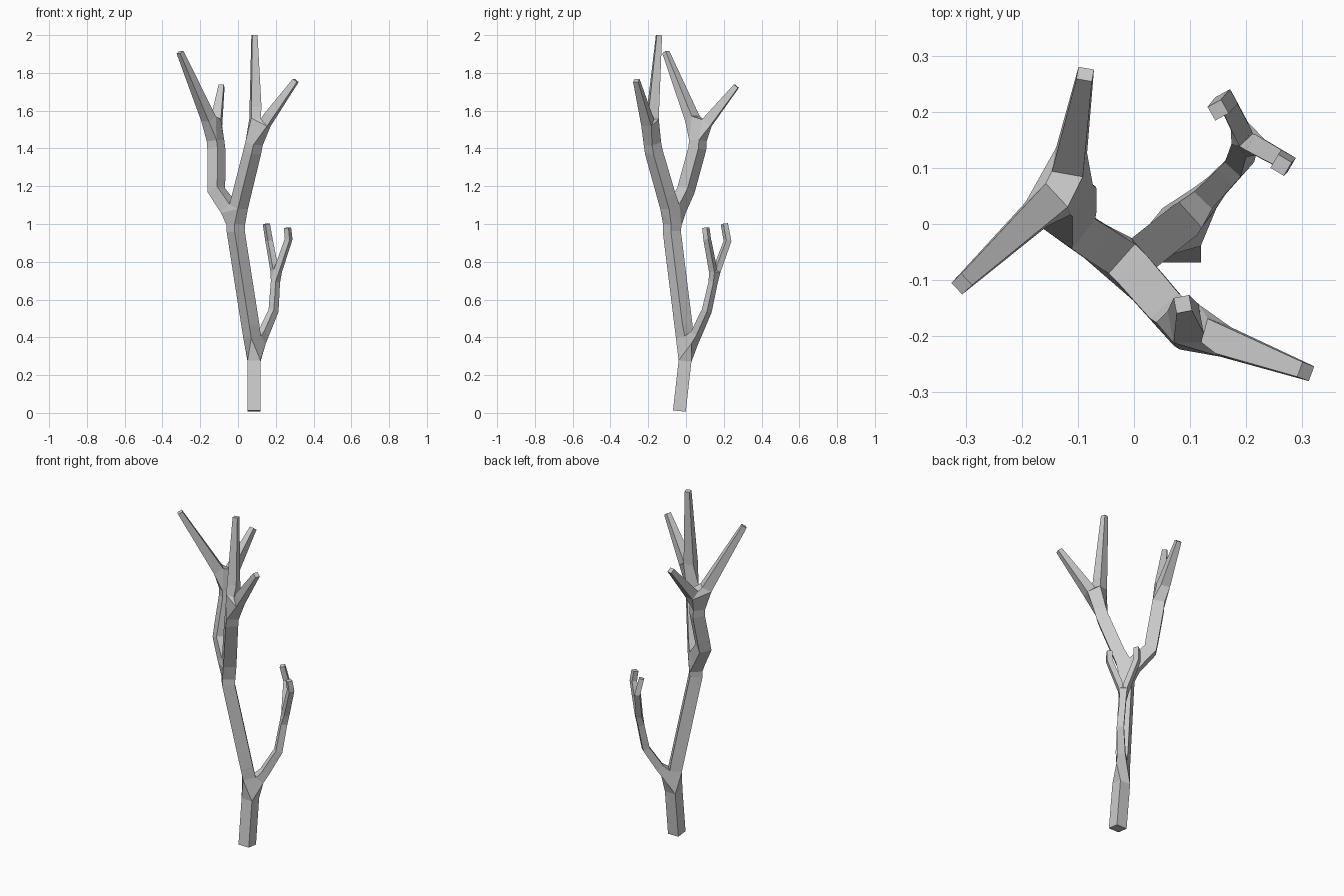
import bpy

# node: (parent, x, y, z, radius)
nodes = [
    (None, 0.085, -0.035, 0.01, 0.034),   # trunk base
    (0, 0.085, 0.002, 0.34, 0.034),       # low fork
    (1, -0.012, -0.075, 0.96, 0.034),     # trunk top
    (2, -0.012, -0.07, 1.03, 0.036),      # crown fork
    # left bough
    (3, -0.115, 0.0, 1.18, 0.034),
    (4, -0.115, 0.06, 1.40, 0.034),
    (5, -0.123, 0.065, 1.48, 0.032),
    (6, -0.307, -0.107, 1.91, 0.014),
    (6, -0.087, 0.267, 1.73, 0.014),
    # right bough
    (3, 0.075, -0.17, 1.38, 0.034),
    (9, 0.095, -0.185, 1.47, 0.032),
    (10, 0.087, -0.143, 2.0, 0.014),
    (10, 0.306, -0.263, 1.76, 0.014),
    # low side branch
    (1, 0.135, 0.055, 0.42, 0.022),
    (13, 0.188, 0.11, 0.54, 0.019),
    (14, 0.20, 0.15, 0.72, 0.017),
    (15, 0.165, 0.22, 0.91, 0.015),
    (16, 0.15, 0.203, 1.0, 0.014),
    (15, 0.268, 0.112, 0.92, 0.015),
    (18, 0.262, 0.105, 0.98, 0.014),
]

# branch skeleton
mesh = bpy.data.meshes.new("bare_tree")
mesh.from_pydata([n[1:4] for n in nodes],
                 [(n[0], i) for i, n in enumerate(nodes) if n[0] is not None], [])
tree = bpy.data.objects.new("bare_tree", mesh)
bpy.context.collection.objects.link(tree)

# square-section skin, tapering to the tips
skin = tree.modifiers.new("branch_skin", 'SKIN')
skin.use_smooth_shade = False
skin.branch_smoothing = 0.0
for i, (sv, n) in enumerate(zip(mesh.skin_vertices[0].data, nodes)):
    sv.radius = (n[4], n[4])
    sv.use_root = i == 0
